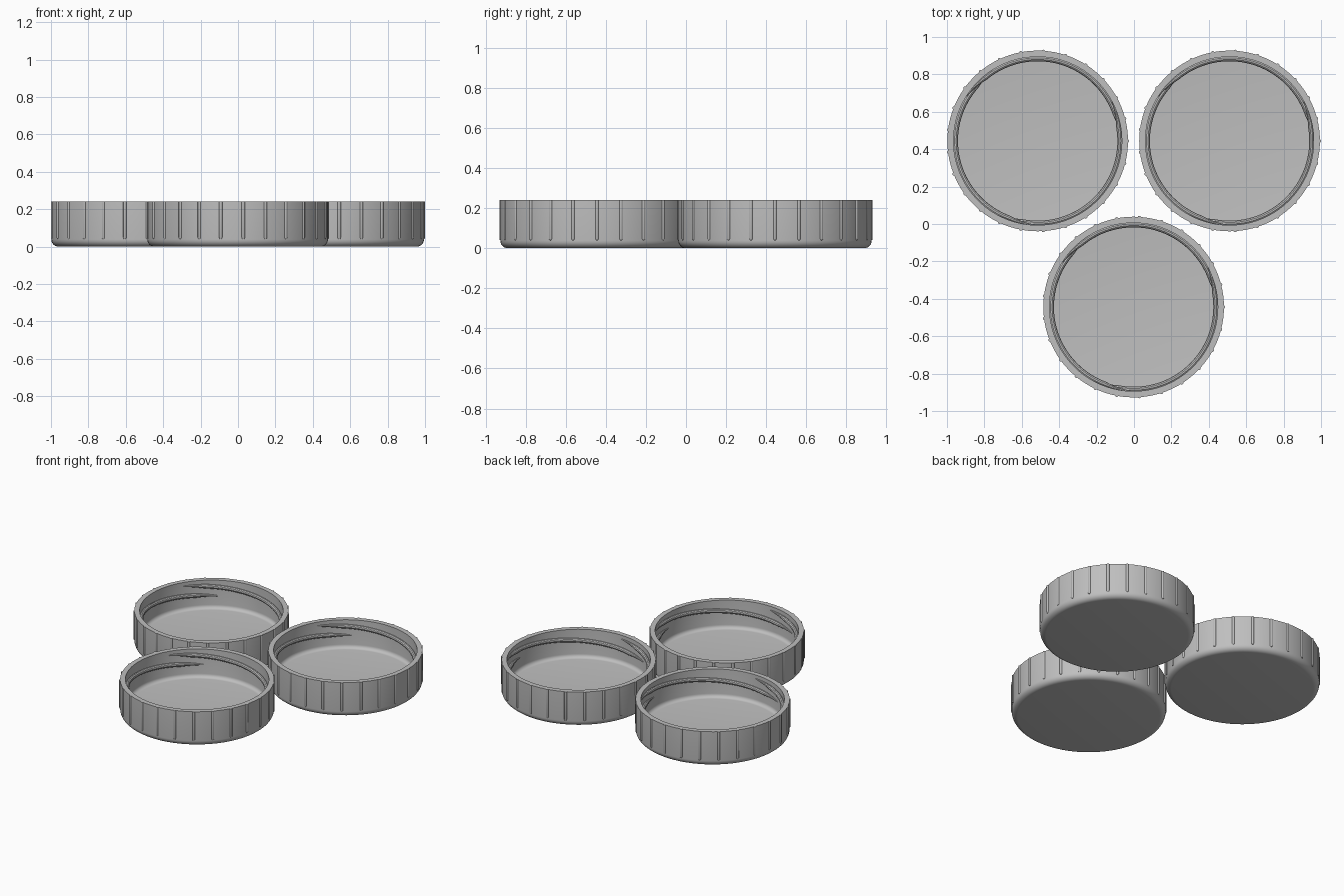
import bpy, bmesh, math
from mathutils import Vector

if "Cube" in bpy.data.objects:
    bpy.data.objects.remove(bpy.data.objects["Cube"])

H = 0.24            # cap height
R_OUT, R_IN = 0.483, 0.45
FLOOR = 0.045
RIBS = 25

grey = bpy.data.materials.new("light_grey_plastic")
grey.diffuse_color = (0.52, 0.52, 0.52, 1)
grey.use_nodes = True
grey.node_tree.nodes["Principled BSDF"].inputs["Base Color"].default_value = grey.diffuse_color


def lathe(bm, profile, steps, cx=0.0, cy=0.0):
    """Revolve an (r, z) profile that starts and ends on the axis."""
    verts = [bm.verts.new((cx + r, cy, z)) for r, z in profile]
    edges = [bm.edges.new(pair) for pair in zip(verts, verts[1:])]
    bmesh.ops.spin(bm, geom=verts + edges, cent=(cx, cy, 0), axis=(0, 0, 1),
                   angle=2 * math.pi, steps=steps, use_merge=True)


def fillet(r, z, rad, a0, a1, n=6):
    """Arc points in the (r, z) plane, angles in degrees."""
    out = []
    for i in range(n + 1):
        a = math.radians(a0 + (a1 - a0) * i / n)
        out.append((r + rad * math.cos(a), z + rad * math.sin(a)))
    return out


def finish(name, bm):
    bmesh.ops.remove_doubles(bm, verts=bm.verts, dist=0.0003)
    bmesh.ops.recalc_face_normals(bm, faces=bm.faces)
    mesh = bpy.data.meshes.new(name)
    bm.to_mesh(mesh)
    bm.free()
    mesh.materials.append(grey)
    obj = bpy.data.objects.new(name, mesh)
    bpy.context.collection.objects.link(obj)
    bpy.ops.object.select_all(action='DESELECT')
    obj.select_set(True)
    bpy.context.view_layer.objects.active = obj
    bpy.ops.object.shade_smooth_by_angle(angle=math.radians(35))
    return obj


# Cap shell: rounded base, straight wall, flat rim, filleted inner floor
bm = bmesh.new()
outer = fillet(R_OUT - 0.038, 0.038, 0.038, -90, 0)
inner = fillet(R_IN - 0.025, FLOOR + 0.025, 0.025, 0, -90)
lathe(bm, [(0, 0)] + outer + [(R_OUT, H), (R_IN, H)] + inner + [(0, FLOOR)], 100)
shell = finish("cap_shell", bm)

# Grip ribs: thin round bars with domed lower ends
bm = bmesh.new()
for k in range(RIBS):
    a = 2 * math.pi * k / RIBS
    lathe(bm, [(0, 0.038), (0.006, 0.041), (0.009, 0.048), (0.009, H), (0, H)],
          12, 0.48 * math.cos(a), 0.48 * math.sin(a))
ribs = finish("grip_ribs", bm)

# Screw threads: three tapered helical ridges inside the wall
bm = bmesh.new()
N, SIDES, SPAN = 48, 10, math.radians(148)
for start in (28, 148, 268):
    rings = []
    for i in range(N + 1):
        t = i / N
        a = math.radians(start) - SPAN * t
        rad = 0.014 * min(1, 0.25 + 6 * min(t, 1 - t))
        radial = Vector((math.cos(a), math.sin(a), 0))
        centre = radial * (0.454 - rad) + Vector((0, 0, 0.212 - 0.08 * t))
        ring = []
        for j in range(SIDES):
            b = 2 * math.pi * j / SIDES
            ring.append(bm.verts.new(centre + radial * (rad * math.cos(b))
                                     + Vector((0, 0, rad * math.sin(b)))))
        rings.append(ring)
    for p, q in zip(rings, rings[1:]):
        for j in range(SIDES):
            k = (j + 1) % SIDES
            bm.faces.new((p[j], p[k], q[k], q[j]))
    bm.faces.new(rings[0])
    bm.faces.new(rings[-1])
threads = finish("screw_threads", bm)

# Three identical caps in a triangle
centres = {"left": (-0.515, 0.444), "right": (0.511, 0.444), "front": (-0.002, -0.444)}
for part in (shell, ribs, threads):
    base = part.name
    for i, (side, (x, y)) in enumerate(centres.items()):
        obj = part
        if i:
            obj = part.copy()
            bpy.context.collection.objects.link(obj)
        obj.name = side + "_" + base
        obj.location = (x, y, 0)
